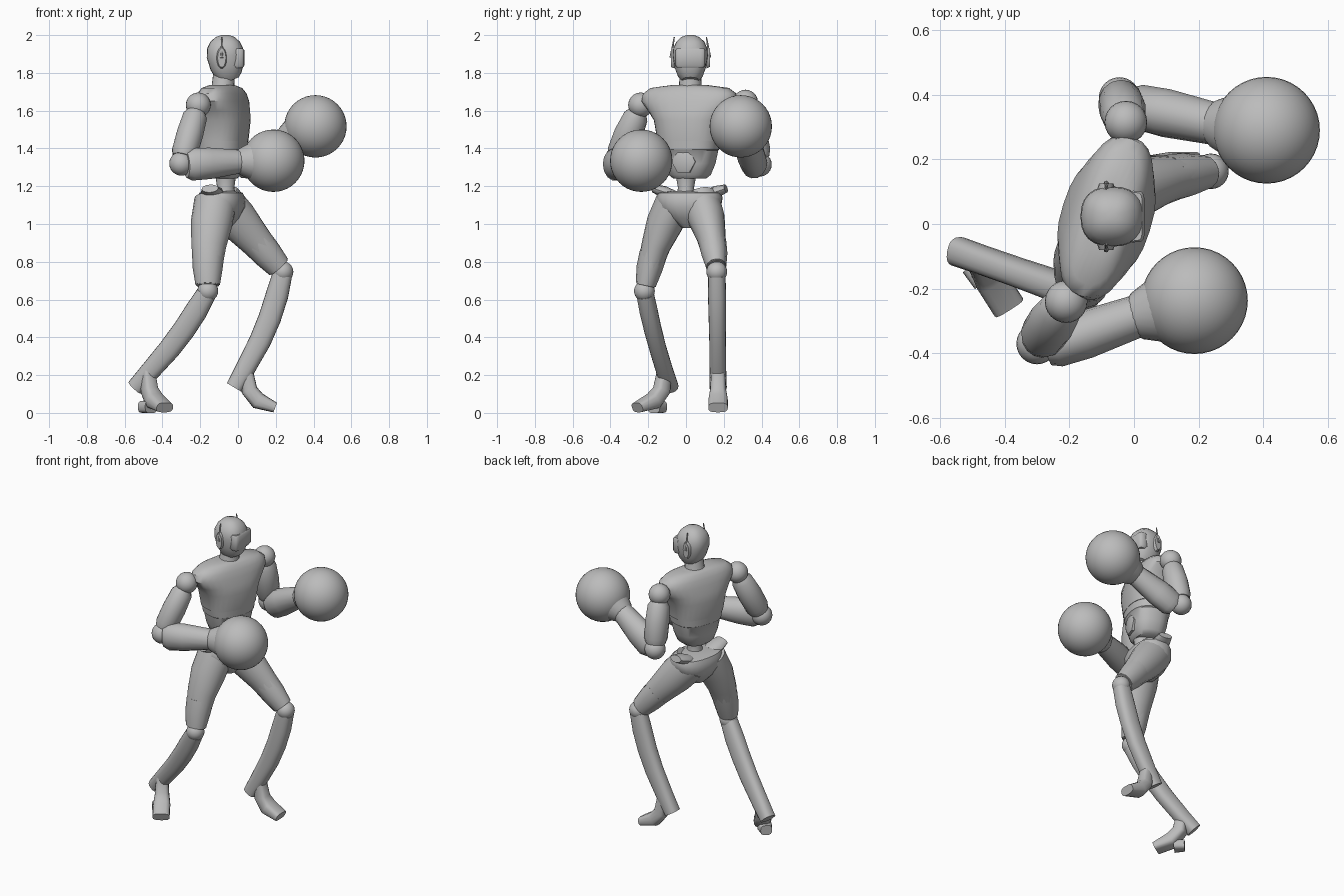
import bpy, bmesh, math
from mathutils import Vector

cube = bpy.data.objects.get("Cube")
if cube:
    bpy.data.objects.remove(cube, do_unlink=True)

COLOUR = (.5, .5, .5, 1)
grey = bpy.data.materials.new("plain grey")
grey.use_nodes = True
grey.diffuse_color = COLOUR
grey.node_tree.nodes["Principled BSDF"].inputs["Base Color"].default_value = COLOUR

# Directions: sideways, and the turned shoulders, chest front and hips
SIDEWAYS = Vector((0, 1, 0))
FORWARD = Vector((1, 0, 0))
UP = Vector((0, 0, 1))
SHOULDERS = Vector((.3, .95, 0)).normalized()
CHEST_FRONT = SHOULDERS.cross(UP)
HIPS = Vector((.2, 1, 0)).normalized()


def finish(name, bm, angle):
    """Turn a bmesh into a grey object with smooth shading and sharp edges."""
    bmesh.ops.recalc_face_normals(bm, faces=bm.faces)
    mesh = bpy.data.meshes.new(name)
    bm.to_mesh(mesh)
    bm.free()
    mesh.materials.append(grey)
    part = bpy.data.objects.new(name, mesh)
    bpy.context.collection.objects.link(part)
    bpy.ops.object.select_all(action='DESELECT')
    part.select_set(True)
    bpy.context.view_layer.objects.active = part
    bpy.ops.object.shade_smooth_by_angle(angle=math.radians(angle))


def squared(value, power):
    """Push a sine or cosine towards a squarer outline."""
    return math.copysign(abs(value) ** (2 / power), value)


def loft(name, rings, side=SIDEWAYS, sides=20, power=2):
    """Skin rings of (centre, half width along side, half depth)."""
    bm = bmesh.new()
    loops = []
    last = len(rings) - 1
    for i, (centre, width, depth) in enumerate(rings):
        tangent = (rings[min(i + 1, last)][0] - rings[max(i - 1, 0)][0]).normalized()
        across = (side - tangent * side.dot(tangent)).normalized()
        through = tangent.cross(across)
        loop = []
        for k in range(sides):
            angle = math.tau * k / sides
            point = (centre + across * width * squared(math.cos(angle), power)
                     + through * depth * squared(math.sin(angle), power))
            point.z = max(point.z, 0)
            loop.append(bm.verts.new(point))
        loops.append(loop)
    for lower, upper in zip(loops, loops[1:]):
        for k in range(sides):
            bm.faces.new((lower[k - 1], lower[k], upper[k], upper[k - 1]))
    bm.faces.new(loops[0])
    bm.faces.new(loops[-1])
    finish(name, bm, 40)


def limb(name, start, end, rows, bow=Vector(), **shape):
    """Loft from start to end with rows of (fraction, half width, half depth)."""
    loft(name, [(start.lerp(end, t) + bow * math.sin(math.pi * t), width, depth)
                for t, width, depth in rows], **shape)


def stack(name, base, rows, **shape):
    """Loft upwards from base with rows of (height, half width, half depth)."""
    loft(name, [(base + UP * height, width, depth) for height, width, depth in rows], **shape)


def ball(name, centre, radius, segments=24):
    bm = bmesh.new()
    bmesh.ops.create_uvsphere(bm, u_segments=segments, v_segments=segments // 2, radius=radius)
    bmesh.ops.translate(bm, verts=bm.verts, vec=centre)
    finish(name, bm, 60)


# Trunk: the chest overhangs the abdomen, which narrows to the waist
trunk = Vector((-.085, .02, 1.24))
stack("chest", trunk, [(.2, .17, .13), (.31, .19, .14), (.36, .225, .13), (.41, .262, .115),
                       (.45, .255, .1), (.48, .215, .08), (.495, .1, .06)],
      side=SHOULDERS, sides=28, power=2.5)
stack("abdomen", trunk, [(0, .085, .075), (.02, .11, .095), (.08, .135, .11),
                         (.15, .15, .12), (.155, .157, .125), (.2, .165, .128)],
      side=SHOULDERS, sides=28, power=2.5)
buckle = trunk + UP * .09 + CHEST_FRONT * .085
limb("buckle", buckle, buckle + CHEST_FRONT * .035,
     [(0, .066, .066), (.8, .066, .066), (1, .05, .05)], side=SHOULDERS, sides=6)
stack("waist", Vector((-.065, 0, 1.13)), [(0, .06, .06), (.06, .042, .045), (.13, .055, .055)])
pelvis = Vector((-.09, .02, 1))
stack("pelvis", pelvis, [(-.02, .04, .05), (.03, .11, .095), (.09, .165, .125),
                         (.14, .175, .12), (.165, .165, .11), (.175, .09, .07)],
      side=HIPS, sides=24, power=2.4)
for name, out in (("left_hip_pod", 1), ("right_hip_pod", -1)):
    pod = pelvis + UP * .17 + HIPS * .14 * out - FORWARD * .02
    tilt = HIPS * .055 * out + UP * .018
    limb(name, pod - tilt, pod + tilt, [(0, .05, .025), (.5, .06, .032), (1, .045, .022)],
         side=FORWARD, sides=12)

# Neck and head
head = Vector((-.068, .023, 1.88))
limb("neck", head - Vector((.015, 0, .2)), head,
     [(0, .08, .075), (.25, .06, .06), (.8, .055, .055)])
loft("head", [(head + Vector((lean, 0, height)), radius * .95, radius) for lean, height, radius in (
    (.03, -.12, .046), (.02, -.095, .07), (.01, -.05, .088), (0, .01, .098),
    (0, .05, .095), (0, .085, .078), (0, .11, .05), (0, .12, .02))], sides=24, power=2.4)
stack("visor", head + FORWARD * .066, [(-.055, .07, .026), (-.04, .08, .036),
                                       (.04, .08, .036), (.05, .075, .028)], sides=16, power=5)
for name, out in (("left_ear", 1), ("right_ear", -1)):
    ear = head - FORWARD * .018 + SIDEWAYS * .085 * out
    tip = ear + SIDEWAYS * .018 * out
    limb(name, ear, tip, [(0, .028, .058), (1, .022, .05)], side=FORWARD, sides=14)
    limb(name + "_antenna", tip, ear + UP * .11, [(0, .008, .008), (1, .003, .003)], sides=8)


def arm(name, shoulder, elbow, forearm, wrist, glove):
    """Shoulder ball, sleeve, elbow, tapered forearm, flared cuff and round glove."""
    ball(name + "_shoulder", shoulder, .066)
    limb(name + "_upper_arm", shoulder, elbow,
         [(.1, .045, .045), (.2, .066, .066), (.5, .077, .072), (.8, .073, .07), (.9, .06, .058)],
         sides=14)
    ball(name + "_elbow", elbow, .064)
    limb(name + "_forearm", forearm, wrist,
         [(-.05, .055, .07), (.06, .07, .088), (.4, .075, .085), (1, .066, .063)], sides=14)
    limb(name + "_cuff", wrist, glove,
         [(-.07, .062, .062), (0, .074, .07), (.4, .105, .105), (.6, .125, .125)])
    ball(name + "_glove", glove, .165, 40)


arm("right", Vector((-.21, -.24, 1.63)), Vector((-.3, -.37, 1.32)), Vector((-.26, -.38, 1.315)),
    Vector((.01, -.285, 1.33)), Vector((.187, -.237, 1.335)))
arm("left", Vector((-.025, .315, 1.645)), Vector((-.045, .39, 1.315)), Vector((0, .365, 1.31)),
    Vector((.25, .31, 1.45)), Vector((.41, .29, 1.517)))


def leg(name, hip, knee, heel_spur, ankle, toe, thigh_bow, shin_bow):
    """Thigh with a guard, knee ball, bowed shin ending in a spur, and foot."""
    limb(name + "_thigh", hip, knee, [(0, .1, .112), (.25, .097, .11), (.5, .077, .092),
                                      (.75, .064, .076), (.94, .05, .06)], bow=thigh_bow)
    limb(name + "_thigh_guard", hip, knee, [(.58, .074, .086), (.75, .069, .079), (.93, .054, .065)],
         bow=thigh_bow, sides=12)
    ball(name + "_knee", knee, .055)
    limb(name + "_shin", knee, heel_spur, [(.03, .046, .053), (.2, .048, .06), (.4, .046, .06),
                                           (.6, .044, .058), (.85, .044, .052), (1, .046, .045)],
         bow=shin_bow, power=2.5)
    stride = toe - ankle
    stride.z = 0
    loft(name + "_foot", [(ankle + stride * reach + UP * (height - ankle.z), width, depth)
                          for reach, height, width, depth in (
                              (0, .22, .037, .035), (.1, .12, .043, .043),
                              (.4, .064, .052, .045), (1, .028, .052, .027))],
         side=stride.cross(UP), sides=16, power=3)


# The left leg steps forward, the right leg trails
leg("left", Vector((-.09, .08, 1.12)), Vector((.238, .163, .747)), Vector((-.02, .17, .135)),
    Vector((.045, .17, .2)), Vector((.197, .17, .03)),
    SIDEWAYS * .012, FORWARD * .035)
leg("right", Vector((-.12, -.06, 1.12)), Vector((-.16, -.22, .645)), Vector((-.545, -.085, .135)),
    Vector((-.478, -.115, .2)), Vector((-.387, -.258, .03)),
    Vector((-.015, -.02, 0)), Vector((.03, -.01, 0)))
heel = Vector((-.505, -.125, .032))
limb("right_heel", heel, heel + Vector((.045, -.045, 0)), [(0, .035, .032), (1, .045, .034)],
     side=Vector((.8, .57, 0)), sides=16, power=3)
